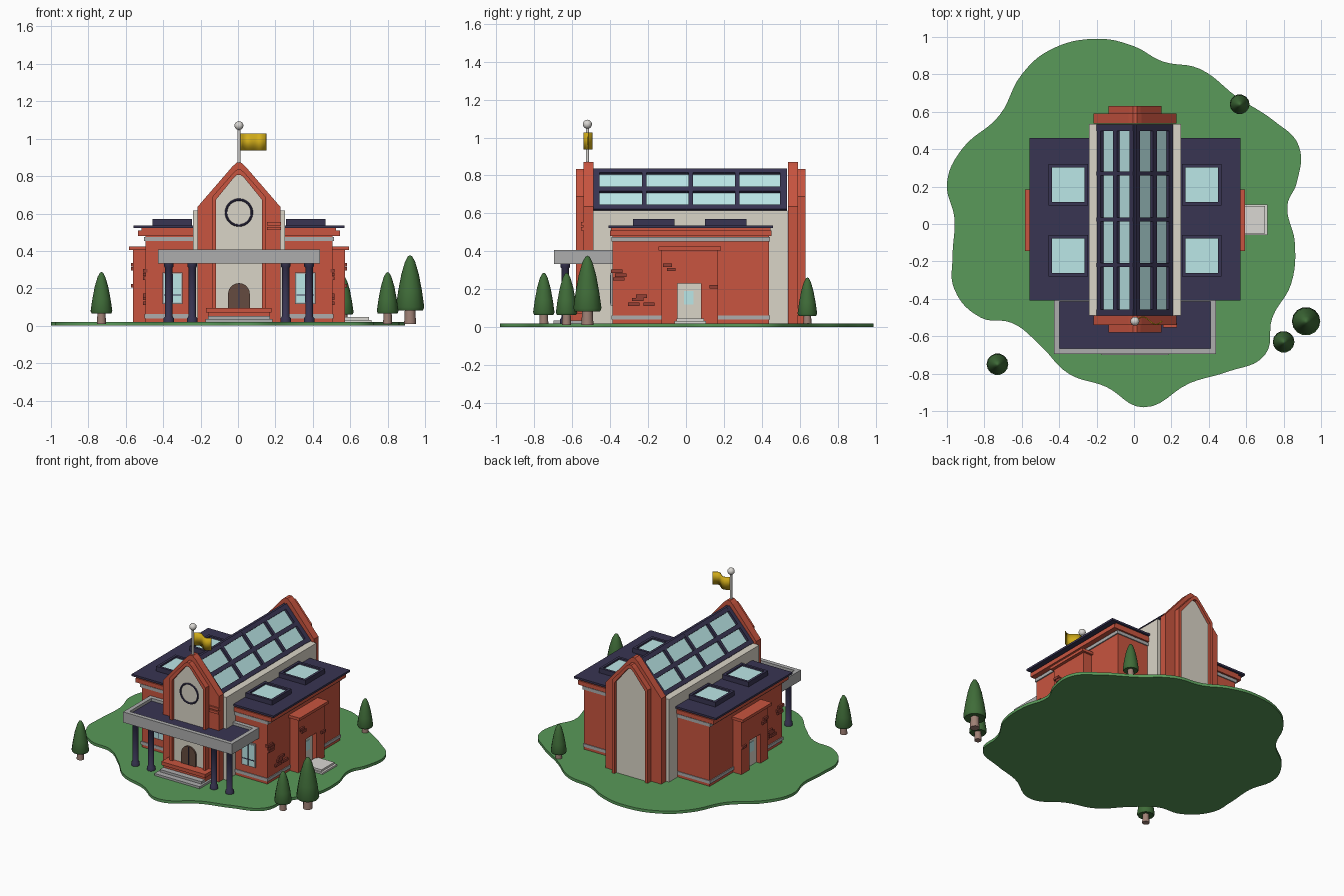
import bpy, bmesh, math
from mathutils import Matrix

if "Cube" in bpy.data.objects:
    bpy.data.objects.remove(bpy.data.objects["Cube"])

CX, CY = 0.005, 0.025          # centre of the building


def mat(name, *rgb):
    m = bpy.data.materials.new(name)
    m.diffuse_color = (*rgb, 1)
    m.use_nodes = True
    m.node_tree.nodes["Principled BSDF"].inputs["Base Color"].default_value = m.diffuse_color
    return m


RED = mat("red_brick", 0.58, 0.09, 0.05)
DARKRED = mat("dark_brick", 0.3, 0.05, 0.035)
NAVY = mat("navy", 0.04, 0.035, 0.085)
CREAM = mat("cream", 0.70, 0.66, 0.57)
GREY = mat("stone", 0.42, 0.42, 0.42)
GLASS = mat("glass", 0.50, 0.80, 0.80)
GRASS = mat("grass", 0.10, 0.32, 0.10)
LEAF = mat("leaf", 0.05, 0.15, 0.04)
BARK = mat("bark", 0.35, 0.22, 0.18)
WOOD = mat("wood", 0.13, 0.07, 0.05)
GOLD = mat("gold", 0.65, 0.42, 0.01)
WHITE = mat("white", 0.7, 0.68, 0.65)


def finish(name, bm, m):
    bmesh.ops.recalc_face_normals(bm, faces=bm.faces)
    me = bpy.data.meshes.new(name)
    bm.to_mesh(me)
    bm.free()
    me.materials.append(m)
    ob = bpy.data.objects.new(name, me)
    bpy.context.collection.objects.link(ob)
    return ob


def box(name, m, x0, x1, y0, y1, z0, z1):
    bm = bmesh.new()
    bmesh.ops.create_cube(bm, size=1, matrix=Matrix.Translation(
        ((x0 + x1) / 2, (y0 + y1) / 2, (z0 + z1) / 2)) @ Matrix.Diagonal((x1 - x0, y1 - y0, z1 - z0, 1)))
    return finish(name, bm, m)


def prism(name, m, pts, y0, y1):
    """Extrude an x/z profile along y."""
    bm = bmesh.new()
    f = bm.faces.new([bm.verts.new((CX + x, y0, z)) for x, z in pts])
    r = bmesh.ops.extrude_face_region(bm, geom=[f])
    bmesh.ops.translate(bm, verts=[v for v in r["geom"] if isinstance(v, bmesh.types.BMVert)], vec=(0, y1 - y0, 0))
    return finish(name, bm, m)


def rim(name, m, x0, x1, y0, y1, z0, z1, w):
    """Rectangular frame lying flat."""
    box(name + "_front", m, x0, x1, y0, y0 + w, z0, z1)
    box(name + "_back", m, x0, x1, y1 - w, y1, z0, z1)
    box(name + "_left", m, x0, x0 + w, y0 + w, y1 - w, z0, z1)
    box(name + "_right", m, x1 - w, x1, y0 + w, y1 - w, z0, z1)


def lathe(name, m, x, y, prof, n=16):
    bm = bmesh.new()
    vs = [bm.verts.new((r, 0, z)) for r, z in prof]
    es = [bm.edges.new(p) for p in zip(vs, vs[1:])]
    bmesh.ops.spin(bm, geom=vs + es, axis=(0, 0, 1), cent=(0, 0, 0), angle=2 * math.pi, steps=n)
    bmesh.ops.remove_doubles(bm, verts=bm.verts, dist=1e-4)
    bmesh.ops.translate(bm, verts=bm.verts, vec=(x, y, 0))
    ob = finish(name, bm, m)
    bpy.context.view_layer.objects.active = ob
    ob.select_set(True)
    bpy.ops.object.shade_smooth_by_angle(angle=math.radians(40))
    ob.select_set(False)
    return ob


# lawn
outline = [(-.2, .99), (0, .95), (.15, .87), (.35, .83), (.55, .68), (.75, .55), (.88, .42), (.87, .22),
           (.82, .1), (.86, -.1), (.84, -.32), (.74, -.5), (.7, -.7), (.5, -.79), (.3, -.85), (.05, -.98),
           (-.15, -.87), (-.35, -.8), (-.5, -.65), (-.65, -.53), (-.82, -.5), (-.96, -.35), (-.97, -.17),
           (-.96, .03), (-1, .22), (-.92, .4), (-.72, .58), (-.6, .8), (-.45, .93)]
cu = bpy.data.curves.new("lawn", "CURVE")
cu.dimensions, cu.fill_mode, cu.extrude, cu.resolution_u = "2D", "BOTH", 0.01, 6
sp = cu.splines.new("BEZIER")
sp.bezier_points.add(len(outline) - 1)
sp.use_cyclic_u = True
for p, (x, y) in zip(sp.bezier_points, outline):
    p.co = (x, y, 0)
    p.handle_left_type = p.handle_right_type = "AUTO"
cu.materials.append(GRASS)
lawn = bpy.data.objects.new("lawn", cu)
lawn.location.z = 0.01
bpy.context.collection.objects.link(lawn)
bpy.context.view_layer.objects.active = lawn
lawn.select_set(True)
bpy.ops.object.convert(target="MESH")
lawn.select_set(False)


# wings: stacked slabs, each (name, material, half x, half y, z0, z1)
for name, m, hx, hy, z0, z1 in [
        ("wing_walls", RED, .50, .412, .01, .50), ("base_band", GREY, .506, .417, .04, .062),
        ("upper_band", GREY, .508, .419, .452, .475), ("cornice", RED, .54, .425, .48, .51),
        ("cornice_top", RED, .52, .42, .505, .522), ("wing_roof", NAVY, .565, .435, .522, .536)]:
    box(name, m, CX - hx, CX + hx, CY - hy, CY + hy, z0, z1)

# skylights
for s in (-1, 1):
    for y in (-.17, .21):
        x = CX + s * .357
        rim("skylight_frame", NAVY, x - .105, x + .105, y - .11, y + .11, .53, .57, .018)
        box("skylight_glass", GLASS, x - .09, x + .09, y - .095, y + .095, .53, .558)

# central hall and glazed roof
box("hall_walls", CREAM, CX - .245, CX + .245, -.49, .535, .01, .615)
prism("roof_glass", GLASS, [(-.19, .61), (.19, .61), (0, .822)], -.488, .533)
ang = math.atan2(.22, .2)
for s in (-1, 1):
    def bar(name, t, length, y, width):
        bm = bmesh.new()
        bmesh.ops.create_cube(bm, size=1, matrix=Matrix.Translation((CX + s * .197 * (1 - t), y, .615 + .215 * t))
                              @ Matrix.Rotation(s * ang, 4, "Y") @ Matrix.Diagonal((length, width, .022, 1)))
        finish(name, bm, NAVY)
    for t in (.06, .5, .95):
        bar("roof_purlin", t, .03, CY - .0025, 1.02)
    for y in (-.475, -.22, .025, .27, .515):
        bar("roof_rafter", .5, .29, y, .022 if abs(y - .02) < .4 else .036)


# gables, front and back
def gable(h, shoulder, peak, b=.03):
    k = (peak - shoulder) / h
    return [(-h, .01), (-h, shoulder), (-b, peak - b * k), (-b / 3, peak - b * k * .5),
            (b / 3, peak - b * k * .5), (b, peak - b * k), (h, shoulder), (h, .01)]


inner = gable(.122, .675, .825)
for s, tag in ((-1, "front"), (1, "back")):
    Y = lambda d: CY + s * d
    prism(tag + "_gable", RED, gable(.222, .635, .892, .035), Y(.513), Y(.566))
    prism(tag + "_gable_frame", RED, gable(.142, .69, .852) + inner[::-1], Y(.566), Y(.606))
    prism(tag + "_gable_panel", CREAM, inner, Y(.56), Y(.586))

# round window ring and arched door
bpy.ops.mesh.primitive_torus_add(major_radius=.069, minor_radius=.006, major_segments=40, minor_segments=8,
                                 location=(CX, -.563, .605), rotation=(math.pi / 2, 0, 0))
bpy.context.object.name = "round_window"
bpy.context.object.data.materials.append(NAVY)
bpy.context.object.select_set(False)
arch = [(.058 * math.cos(a * math.pi / 12), .17 + .058 * math.sin(a * math.pi / 12)) for a in range(13)]
prism("front_door", WOOD, [(.058, .08)] + arch + [(-.058, .08)], -.571, -.555)
box("door_split", NAVY, CX - .003, CX + .003, -.574, -.56, .09, .226)

# front steps
box("upper_step", RED, CX - .165, CX + .165, -.62, -.5, .01, .09)
box("upper_step_edge", RED, CX - .175, CX + .175, -.63, -.5, .07, .095)
box("middle_step", GREY, CX - .165, CX + .165, -.66, -.5, .01, .052)
box("lower_step", GREY, CX - .18, CX + .18, -.70, -.5, .01, .035)

# porch canopy and columns
rim("canopy_rim", GREY, CX - .433, CX + .433, -.695, -.385, .332, .408, .03)
box("canopy_deck", NAVY, CX - .41, CX + .41, -.67, -.39, .335, .388)
for x in (-.375, -.25, .25, .375):
    lathe("porch_column", NAVY, CX + x, -.637, [(0, .01), (.028, .01), (.028, .04), (.02, .05),
                                               (.02, .31), (.026, .318), (.026, .336), (0, .336)])

# wing windows beside the porch
for s in (-1, 1):
    x = CX + s * .355
    box("window_frame", GREY, x - .054, x + .054, -.397, -.38, .115, .285)
    box("window_glass", GLASS, x - .046, x + .046, -.4, -.38, .124, .276)
    box("window_bar", NAVY, x - .046, x + .046, -.402, -.38, .162, .168)
    box("window_post", NAVY, x - .003, x + .003, -.402, -.38, .124, .276)

# side entrances with recessed doors
for s in (-1, 1):
    def side(name, m, a, b, y0, y1, z0, z1):
        xs = sorted((CX + s * a, CX + s * b))
        box(name, m, xs[0], xs[1], y0, y1, z0, z1)
    side("side_jamb", RED, .48, .566, -.13, -.045, .01, .41)
    side("side_jamb", RED, .48, .566, .078, .17, .01, .41)
    side("side_lintel", RED, .48, .566, -.045, .078, .23, .41)
    side("side_cap", RED, .48, .588, -.145, .185, .405, .425)
    side("side_door", CREAM, .48, .535, -.045, .078, .01, .23)
    side("side_door_pane", GLASS, .53, .539, -.01, .04, .12, .19)
    # loose bricks
    for y, z, d in [(-.36, .285, .5), (-.34, .265, .5), (-.35, .245, .5), (-.23, .155, .5), (-.25, .137, .5),
                    (-.27, .112, .5), (-.19, .112, .5), (-.1, .318, .566), (-.08, .295, .566), (.145, .205, .566)]:
        side("accent_brick", DARKRED, d - .01, d + .012, y - .035 * (d < .55) - .02 * (d > .55), y + .025, z, z + .018)
box("side_landing", WHITE, .56, .715, -.06, .105, .01, .032)
box("side_landing_top", WHITE, .56, .70, -.05, .095, .03, .046)
for z in (.515, .54):
    box("gable_brick", RED, CX + .15, CX + .226, -.553, -.53, z - .004, z + .014)

# flag
lathe("flagpole", WHITE, CX, -.52, [(0, .84), (.008, .84), (.008, 1.06), (0, 1.06)], 10)
lathe("pole_ball", WHITE, CX, -.52, [(.024 * math.sin(i * math.pi / 10), 1.07 - .024 * math.cos(i * math.pi / 10))
                                    for i in range(11)])
bm = bmesh.new()
cols = []
for i in range(17):
    x, y = .012 + .14 * i / 16, -.52 + .02 * math.sin(i / 16 * 2 * math.pi)
    cols.append([bm.verts.new((x, y, z)) for z in (.937, 1.027)])
for a, b in zip(cols, cols[1:]):
    bm.faces.new((a[0], b[0], b[1], a[1])).smooth = True
flag = finish("flag", bm, GOLD)
flag.modifiers.new("thickness", "SOLIDIFY").thickness = .006

# trees: (x, y, crown radius, crown base, top)
for x, y, r, z0, z1 in [(-.73, -.75, .058, .065, .287), (.80, -.63, .058, .065, .287),
                        (.92, -.52, .076, .082, .377), (.565, .64, .053, .06, .262)]:
    h = z1 - z0
    lathe("tree_trunk", BARK, x, y, [(0, .01), (r * .42, .01), (r * .36, z0 + .02), (0, z0 + .02)], 12)
    lathe("tree_crown", LEAF, x, y, [(0, z0 + .01), (r * .9, z0), (r, z0 + h * .06), (r * .84, z0 + h * .35),
                                     (r * .62, z0 + h * .65), (r * .36, z0 + h * .88), (r * .15, z0 + h * .98), (0, z1)], 14)
